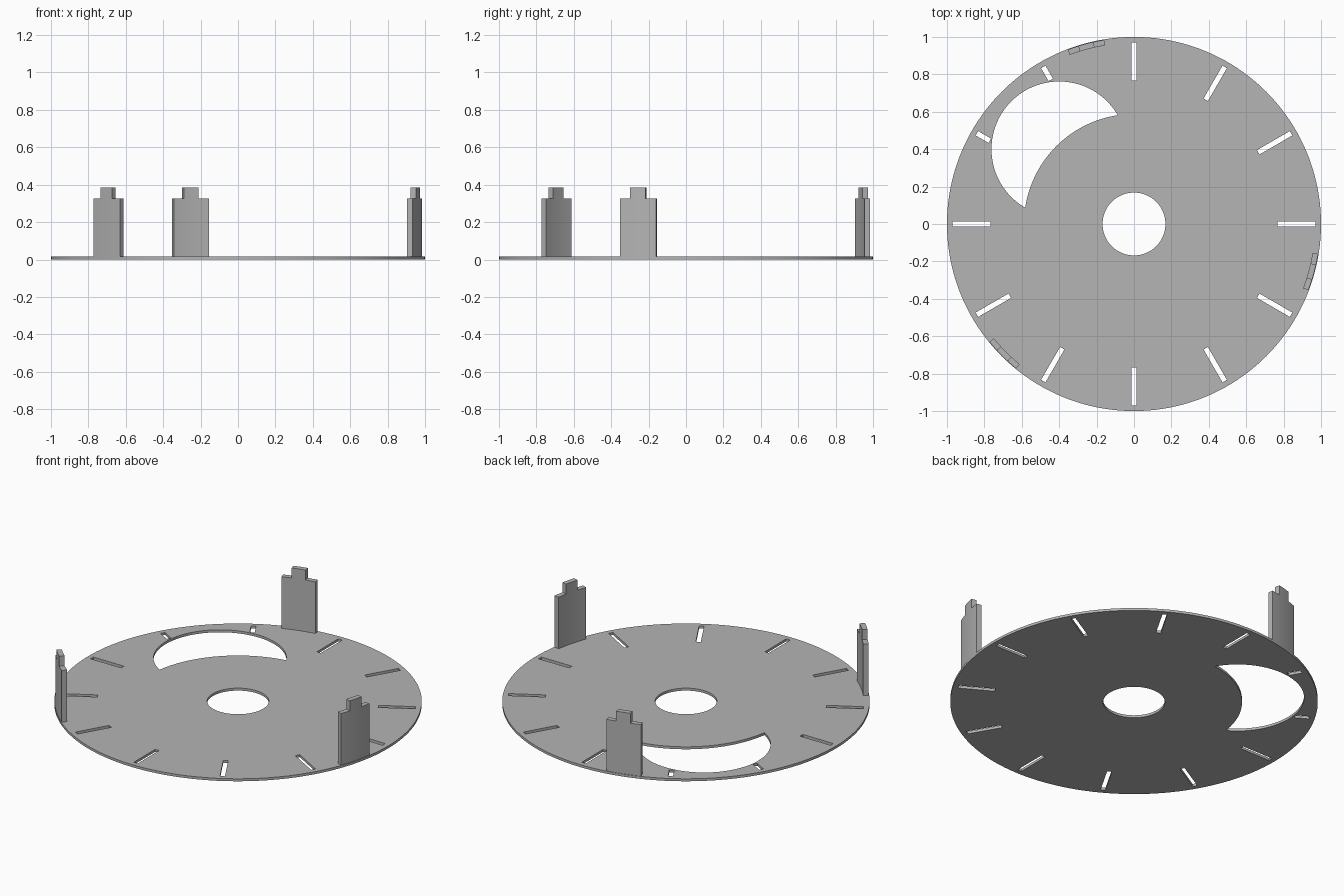
import bpy
import bmesh
from math import sin, cos, radians, atan2, tau, acos, hypot

if "Cube" in bpy.data.objects:
    bpy.data.objects.remove(bpy.data.objects["Cube"])

THICK = 0.015

grey = bpy.data.materials.new("plain_grey")
grey.use_nodes = True
grey.diffuse_color = (0.46, 0.46, 0.46, 1)
grey.node_tree.nodes["Principled BSDF"].inputs["Base Color"].default_value = grey.diffuse_color


def arc(cx, cy, r, a0, a1, n):
    """Points along an arc, both ends included."""
    steps = [a0 + (a1 - a0) * i / n for i in range(n + 1)]
    return [(cx + r * cos(a), cy + r * sin(a)) for a in steps]


def circle(r, n):
    return arc(0, 0, r, 0, tau, n)[:-1]


def plate(name, loops, z0, z1):
    """Flat outline with holes, raised from z0 to z1."""
    curve = bpy.data.curves.new(name, "CURVE")
    curve.dimensions = "2D"
    curve.fill_mode = "BOTH"
    curve.extrude = (z1 - z0) / 2
    for loop in loops:
        spline = curve.splines.new("POLY")
        spline.points.add(len(loop) - 1)
        for point, (x, y) in zip(spline.points, loop):
            point.co = (x, y, (0), 1)
        spline.use_cyclic_u = True
    obj = bpy.data.objects.new(name, curve)
    bpy.context.collection.objects.link(obj)
    bpy.ops.object.select_all(action="DESELECT")
    obj.select_set(True)
    bpy.context.view_layer.objects.active = obj
    bpy.ops.object.convert(target="MESH")
    obj = bpy.context.object
    bm = bmesh.new()
    bm.from_mesh(obj.data)
    bmesh.ops.remove_doubles(bm, verts=bm.verts, dist=1e-5)
    bmesh.ops.translate(bm, verts=bm.verts, vec=(0, 0, (z0 + z1) / 2))
    bmesh.ops.recalc_face_normals(bm, faces=bm.faces)
    bm.to_mesh(obj.data)
    bm.free()
    obj.data.materials.clear()
    obj.data.materials.append(grey)
    bpy.ops.object.shade_smooth_by_angle(angle=radians(30))
    return obj


def slot(angle, r0, r1, half=0.0135):
    """Radial rectangle."""
    c, s = cos(angle), sin(angle)
    corners = [(r0, -half), (r1, -half), (r1, half), (r0, half)]
    return [(u * c - v * s, u * s + v * c) for u, v in corners]


def crescent(centre, r_out, r_in):
    """Circle bitten by a larger circle around the disc centre."""
    cx, cy = centre
    d = hypot(cx, cy)
    aim = atan2(cy, cx)
    out = acos((r_in ** 2 - d ** 2 - r_out ** 2) / (2 * d * r_out))
    inn = acos((d ** 2 + r_in ** 2 - r_out ** 2) / (2 * d * r_in))
    outer = arc(cx, cy, r_out, aim - out, aim + out, 64)
    inner = arc(0, 0, r_in, aim + inn, aim - inn, 40)
    return outer + inner[1:-1]


def sector(angle, half, r0=0.967, r1=0.997, n=8):
    """Thin piece of a ring."""
    a, h = radians(angle), radians(half)
    return arc(0, 0, r1, a - h, a + h, n) + arc(0, 0, r0, a + h, a - h, n)


# Disc with centre hole, crescent window and twelve slots
loops = [circle(1, 160), circle(0.168, 64), crescent((-0.4, 0.4), 0.362, 0.588)]
for k in range(12):
    beside_window = k in (4, 5)
    loops.append(slot(k * tau / 12, 0.89 if beside_window else 0.767, 0.97))
plate("disc", loops, 0, THICK)

# Three curved upright tabs, each with a narrow tongue on top
for i, angle in enumerate((105, 225, 345), 1):
    plate(f"tab_{i}", [sector(angle, 5.8)], THICK, 0.325)
    plate(f"tab_tongue_{i}", [sector(angle, 2.4)], 0.325, 0.385)
